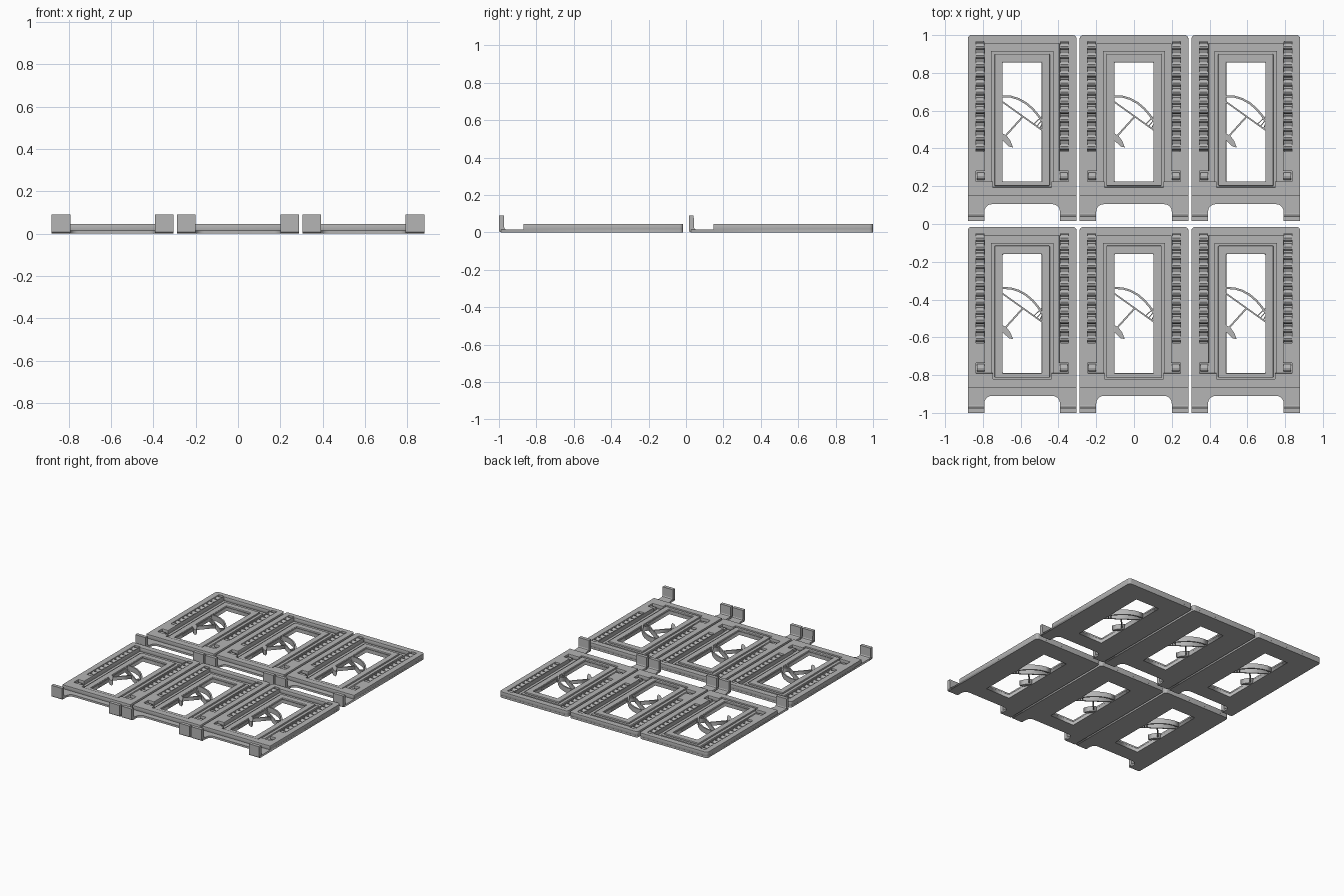
import bpy, bmesh, math
from mathutils import Vector, Matrix

cube = bpy.data.objects.get("Cube")
if cube:
    bpy.data.objects.remove(cube)

grey = bpy.data.materials.new("plain grey")
grey.use_nodes = True
colour = (0.46, 0.46, 0.46, 1)
grey.diffuse_color = colour
grey.node_tree.nodes["Principled BSDF"].inputs["Base Color"].default_value = colour

PITCH_X, PITCH_Y = 0.592, 1.015
HALF, LENGTH = 0.288, 0.985      # panel half width and length
FLOOR, TOP = 0.015, 0.045        # recess floor and front face heights
parts = []


def finish(name, bm, bevel=0.0):
    """Turn a bmesh into a named part, optionally with softened edges."""
    bmesh.ops.remove_doubles(bm, verts=bm.verts, dist=1e-5)
    bmesh.ops.recalc_face_normals(bm, faces=bm.faces)
    mesh = bpy.data.meshes.new(name)
    bm.to_mesh(mesh)
    bm.free()
    mesh.materials.clear()
    mesh.materials.append(grey)
    obj = bpy.data.objects.new(name, mesh)
    bpy.context.collection.objects.link(obj)
    if bevel:
        mod = obj.modifiers.new("soft edges", "BEVEL")
        mod.width, mod.segments = bevel, 2
        mod.limit_method, mod.angle_limit = "ANGLE", math.radians(50)
    parts.append(obj)
    return obj


def slab(name, loops, z0, z1, bevel=0.0):
    """Extrude an outline with holes between two heights."""
    curve = bpy.data.curves.new(name, "CURVE")
    curve.dimensions, curve.fill_mode = "2D", "BOTH"
    curve.extrude = (z1 - z0) / 2
    for loop in loops:
        spline = curve.splines.new("POLY")
        spline.points.add(len(loop) - 1)
        for point, (x, y) in zip(spline.points, loop):
            point.co = (x, y, 0, 1)
        spline.use_cyclic_u = True
    temp = bpy.data.objects.new(name, curve)
    mesh = bpy.data.meshes.new_from_object(temp)
    bm = bmesh.new()
    bm.from_mesh(mesh)
    bmesh.ops.translate(bm, verts=bm.verts, vec=(0, 0, (z0 + z1) / 2))
    bpy.data.objects.remove(temp)
    bpy.data.curves.remove(curve)
    bpy.data.meshes.remove(mesh)
    return finish(name, bm, bevel)


def extrude_x(name, profile, x0, x1):
    """Sweep a (y, z) profile across the panel, mirrored to both sides."""
    bm = bmesh.new()
    for side in (-1, 1):
        verts = [bm.verts.new((side * x0, y, z)) for y, z in profile]
        face = bm.faces.new(verts)
        out = bmesh.ops.extrude_face_region(bm, geom=[face])
        moved = [v for v in out["geom"] if isinstance(v, bmesh.types.BMVert)]
        bmesh.ops.translate(bm, verts=moved, vec=(side * (x1 - x0), 0, 0))
    return finish(name, bm)


def rect(x0, x1, y0, y1):
    return [(x0, y0), (x1, y0), (x1, y1), (x0, y1)]


def arc(cx, cy, r, start, end, steps=5):
    return [(cx + r * math.cos(math.radians(start + (end - start) * i / steps)),
             cy + r * math.sin(math.radians(start + (end - start) * i / steps)))
            for i in range(steps + 1)]


def mirrored(half):
    """Close a right-hand half outline with its mirror image."""
    return half + [(-x, y) for x, y in reversed(half)]


def stroke(points, width):
    """Outline of a thin line drawn along the points."""
    pts = [Vector(p) for p in points]
    left, right = [], []
    for i, p in enumerate(pts):
        d = (pts[min(i + 1, len(pts) - 1)] - pts[max(i - 1, 0)]).normalized()
        n = Vector((-d.y, d.x)) * width / 2
        left.append(tuple(p + n))
        right.append(tuple(p - n))
    return left + right[::-1]


window = rect(-0.103, 0.103, 0.21, 0.84)
corner = arc(HALF - 0.02, LENGTH - 0.02, 0.02, 0, 90)

# Thin base sheet with two arms and a rounded cut-out between them
base = mirrored(arc(0.16, 0.05, 0.04, 90, 0)
                + [(0.2, 0.012), (HALF, 0.012)] + corner)
slab("base_sheet", [base, window], 0, FLOOR)

# Thick surround with a stepped recess and a louvre slot on each side
recess = mirrored([(0.155, 0.18), (0.155, 0.21), (0.245, 0.21), (0.245, 0.265),
                   (0.196, 0.265), (0.196, 0.94)])
slots = [rect(s * 0.224 - 0.021, s * 0.224 + 0.021, 0.37, 0.95) for s in (-1, 1)]
surround = mirrored([(HALF, 0.132)] + corner)
slab("raised_surround", [surround, recess] + slots, FLOOR, TOP, 0.006)

# Stepped window frame
slab("window_frame_step", [rect(-0.165, 0.165, 0.18, 0.9), window], FLOOR, 0.027)
slab("window_frame", [rect(-0.146, 0.146, 0.187, 0.885), window], 0.027, 0.041, 0.004)

# Rounded louvres and column feet
PITCH = 0.58 / 12
louvres = bmesh.new()
for side in (-1, 1):
    for i in range(12):
        bar = arc(0.37 + PITCH * (i + 0.5), FLOOR, 0.019, 0, 180, 6)
        verts = [louvres.verts.new((side * 0.203, y, FLOOR + (z - FLOOR) * 1.4))
                 for y, z in bar]
        face = louvres.faces.new(verts)
        out = bmesh.ops.extrude_face_region(louvres, geom=[face])
        moved = [v for v in out["geom"] if isinstance(v, bmesh.types.BMVert)]
        bmesh.ops.translate(louvres, verts=moved, vec=(side * 0.042, 0, 0))
finish("side_louvres", louvres)
extrude_x("column_feet", arc(0.238, FLOOR, 0.02, 0, 180, 6), 0.2, 0.24)

# Upright hooks at the ends of the arms
hook = ([(0.04, 0), (0.012, 0), (0.003, 0.004), (0, 0.012), (0, 0.09), (0.026, 0.09),
         (0.028, 0.026), (0.032, 0.018), (0.04, FLOOR)])
extrude_x("arm_hooks", hook, 0.2, HALF)

# Parasol: curved canopy, straight hem, pole, handle and ribs
canopy = [(-0.105, 0.661), (-0.06, 0.659), (-0.02, 0.647), (0.02, 0.625),
          (0.055, 0.595), (0.085, 0.56), (0.105, 0.528)]
slab("parasol_canopy", [stroke(canopy, 0.011)], 0.002, 0.041)
slab("parasol_hem", [stroke([(-0.105, 0.632), (0.105, 0.482)], 0.008)], 0.002, 0.041)
slab("parasol_pole", [stroke([(0.005, 0.555), (-0.088, 0.452)], 0.009)], 0.008, 0.035)
slab("parasol_handle", [[(-0.105, 0.465), (-0.082, 0.452), (-0.062, 0.425),
                         (-0.048, 0.39), (-0.07, 0.395), (-0.105, 0.428)]], 0.002, 0.041)
for i in range(3):
    x = 0.062 + 0.016 * i
    slab("parasol_rib", [stroke([(x, 0.514 - 0.011 * i), (0.105, 0.555 - 0.02 * i)], 0.005)],
         0.002, 0.035)

# Repeat the panel as two rows of three
for part in list(parts):
    for row in range(2):
        for col in (-1, 0, 1):
            if row == 0 and col == -1:
                panel = part
            else:
                panel = part.copy()
                bpy.context.collection.objects.link(panel)
            panel.matrix_world = Matrix.Translation((col * PITCH_X, -1 + row * PITCH_Y, 0))
